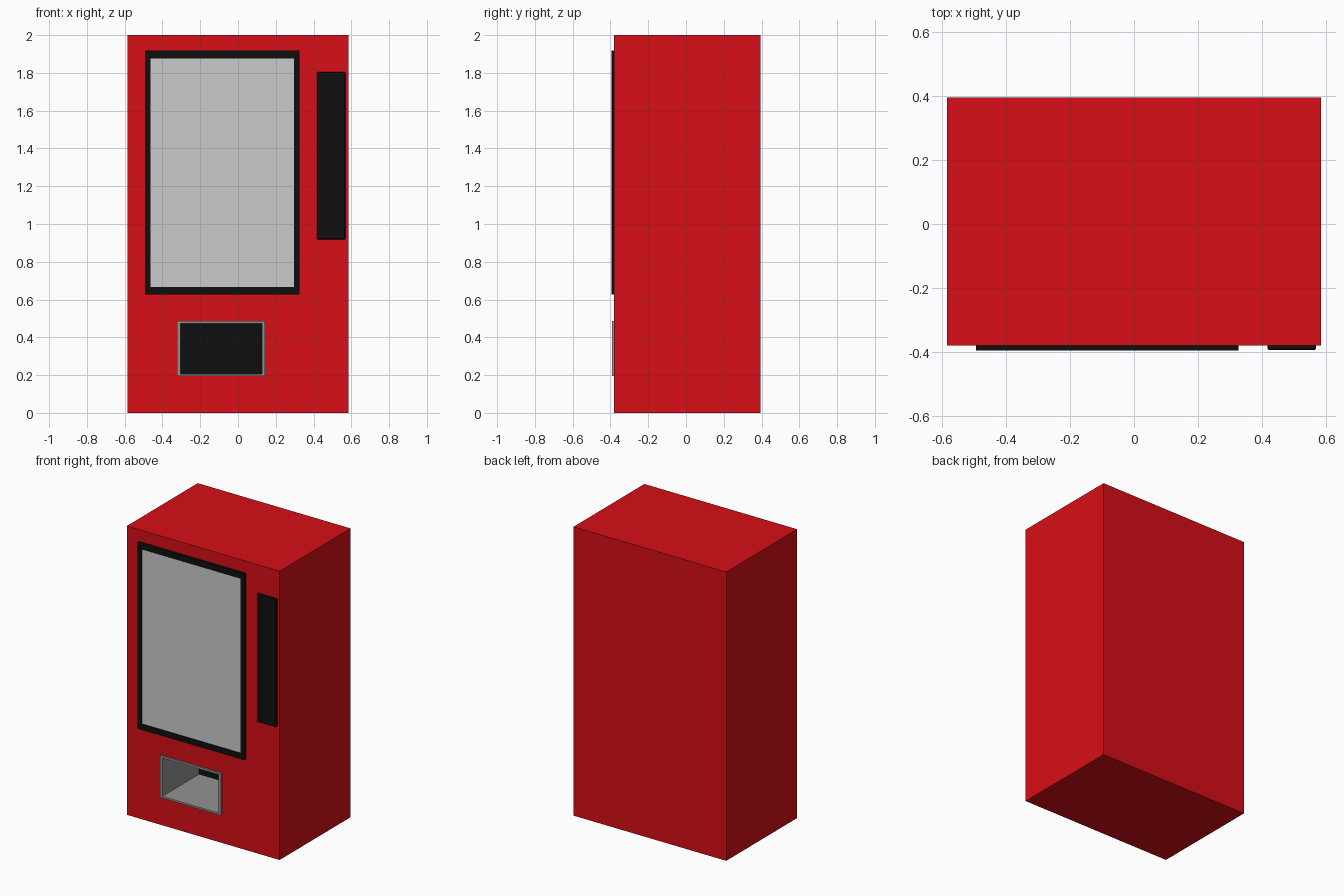
import bpy, bmesh

if "Cube" in bpy.data.objects:
    bpy.data.objects.remove(bpy.data.objects["Cube"])


def material(name, rgb):
    m = bpy.data.materials.new(name)
    m.diffuse_color = (*rgb, 1)
    m.use_nodes = True
    m.node_tree.nodes["Principled BSDF"].inputs["Base Color"].default_value = m.diffuse_color
    return m


RED = material("red_paint", (0.68, 0.0048, 0.0085))
BLACK = material("black_plastic", (0.0048, 0.0048, 0.0048))
STEEL = material("dark_steel", (0.29, 0.29, 0.29))


def loft(name, rings, mat=None, cap_back=False, cap_front=False):
    """Join rectangles ((x0, x1, z0, z1), y) in order into one shell."""
    bm = bmesh.new()
    loops = []
    for (x0, x1, z0, z1), y in rings:
        corners = ((x0, z0), (x1, z0), (x1, z1), (x0, z1))
        loops.append([bm.verts.new((x, y, z)) for x, z in corners])
    for a, b in zip(loops, loops[1:]):
        for i in range(4):
            j = (i + 1) % 4
            bm.faces.new((a[i], a[j], b[j], b[i]))
    if cap_back:
        bm.faces.new(loops[0][::-1])
    if cap_front:
        bm.faces.new(loops[-1])
    mesh = bpy.data.meshes.new(name)
    bm.to_mesh(mesh)
    bm.free()
    if mat:
        mesh.materials.append(mat)
    obj = bpy.data.objects.new(name, mesh)
    bpy.context.collection.objects.link(obj)
    return obj


def box(name, rect, y_front, y_back, mat=None):
    return loft(name, [(rect, y_back), (rect, y_front)], mat, True, True)


FRONT = -0.38

# Cabinet with an opening for the delivery tray
cabinet = (-0.585, 0.585, 0, 2)
loft("cabinet", [(cabinet, 0.395), (cabinet, FRONT),
                 ((-0.315, 0.135, 0.2, 0.479), FRONT)], RED, cap_back=True)

# Display window: raised black frame and grey pane
frame_out = (-0.493, 0.326, 0.627, 1.918)
frame_in = (-0.464, 0.297, 0.667, 1.876)
loft("window_frame", [(frame_out, FRONT), (frame_out, -0.395),
                      (frame_in, -0.395), (frame_in, FRONT)], BLACK)
box("window_pane", frame_in, -0.39, FRONT)

# Payment panel
panel = box("payment_panel", (0.417, 0.568, 0.918, 1.806), -0.394, FRONT + 0.005, BLACK)
bevel = panel.modifiers.new("soft_edges", "BEVEL")
bevel.width = 0.004
bevel.segments = 1

# Delivery tray: steel lip and deep chute with a black back
lip_out = (-0.324, 0.143, 0.194, 0.486)
lip_in = (-0.305, 0.127, 0.207, 0.472)
loft("delivery_tray", [(lip_out, FRONT), (lip_out, -0.392),
                       (lip_in, -0.392), (lip_in, 0.02)], STEEL)
box("tray_back", lip_in, 0.01, 0.02, BLACK)
